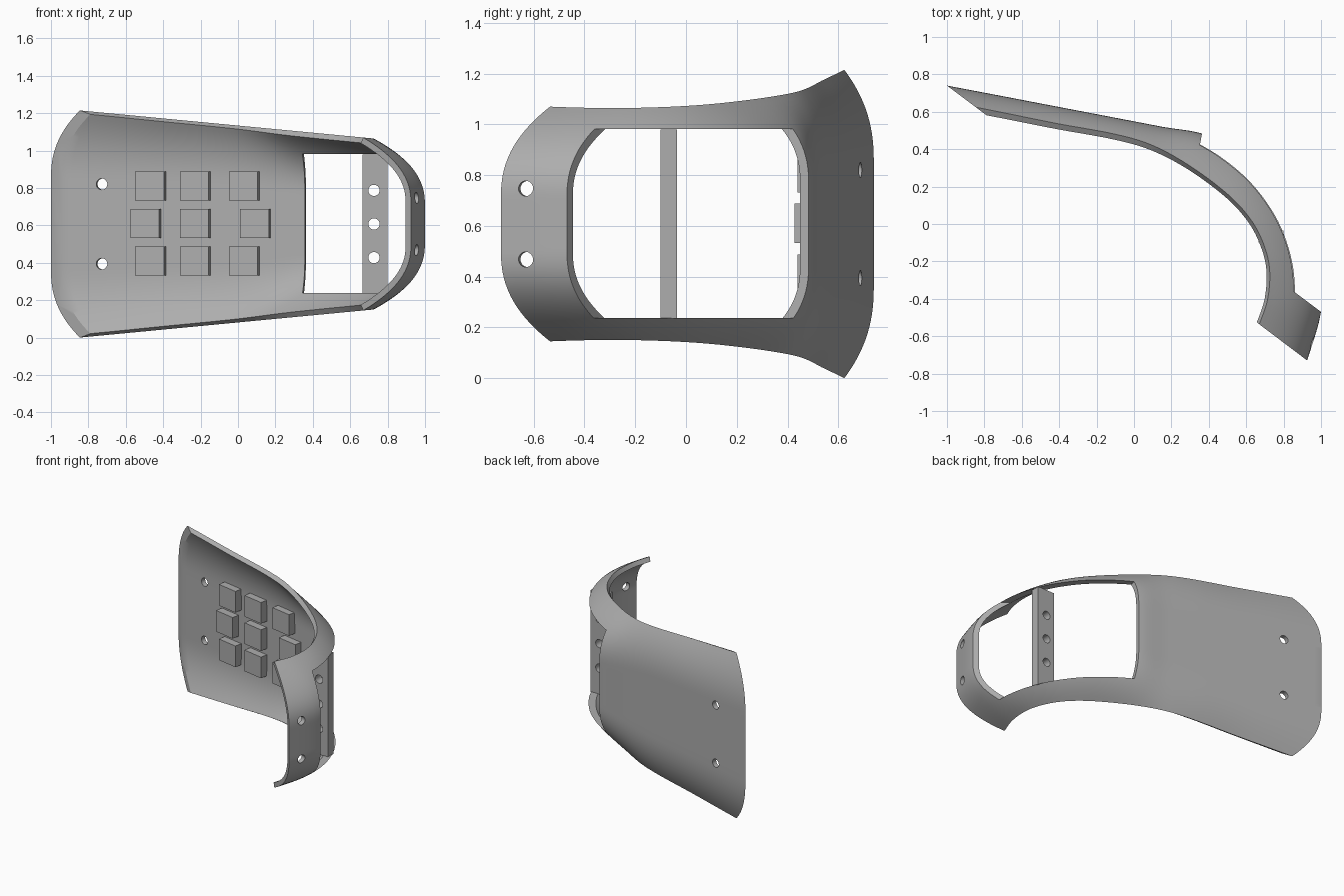
import bpy
import bmesh
import math
from mathutils import Matrix, Vector

cube = bpy.data.objects.get("Cube")
if cube:
    bpy.data.objects.remove(cube, do_unlink=True)

grey = bpy.data.materials.new("plain grey")
grey.use_nodes = True
grey.diffuse_color = (0.42, 0.42, 0.42, 1)
grey.node_tree.nodes["Principled BSDF"].inputs["Base Color"].default_value = grey.diffuse_color

MID_Z = 0.6075
THICK = 0.034


def make_object(name, bm):
    mesh = bpy.data.meshes.new(name)
    bm.to_mesh(mesh)
    bm.free()
    mesh.materials.append(grey)
    obj = bpy.data.objects.new(name, mesh)
    bpy.context.collection.objects.link(obj)
    return obj


def activate(obj):
    bpy.ops.object.select_all(action="DESELECT")
    obj.select_set(True)
    bpy.context.view_layer.objects.active = obj


def prism(name, outline, z0, z1):
    bm = bmesh.new()
    face = bm.faces.new([bm.verts.new((x, y, z0)) for x, y in outline])
    top = bmesh.ops.extrude_face_region(bm, geom=[face])["geom"]
    bmesh.ops.translate(bm, vec=(0, 0, z1 - z0),
                        verts=[v for v in top if isinstance(v, bmesh.types.BMVert)])
    bmesh.ops.recalc_face_normals(bm, faces=bm.faces)
    return make_object(name, bm)


def box(name, centre, size, angle=0):
    bm = bmesh.new()
    bmesh.ops.create_cube(bm, size=1, matrix=Matrix.Translation(centre)
                          @ Matrix.Rotation(angle, 4, "Z") @ Matrix.Diagonal((*size, 1)))
    return make_object(name, bm)


def drill(centre, direction, radius=0.03):
    bm = bmesh.new()
    turn = Vector(direction).to_track_quat("Z", "Y").to_matrix().to_4x4()
    bmesh.ops.create_cone(bm, cap_ends=True, segments=24, radius1=radius, radius2=radius,
                          depth=0.3, matrix=Matrix.Translation(centre) @ turn)
    return make_object("drill", bm)


def cut(obj, cutter):
    activate(obj)
    mod = obj.modifiers.new("cut", "BOOLEAN")
    mod.operation = "DIFFERENCE"
    mod.solver = "EXACT"
    mod.object = cutter
    bpy.ops.object.modifier_apply(modifier=mod.name)
    bpy.data.objects.remove(cutter, do_unlink=True)


def spline(points, steps):
    """Smooth curve through the points."""
    pts = [Vector(p) for p in points]
    pts = [2 * pts[0] - pts[1]] + pts + [2 * pts[-1] - pts[-2]]
    out = []
    for a, b, c, d in zip(pts, pts[1:], pts[2:], pts[3:]):
        for k in range(steps):
            t = k / steps
            out.append(0.5 * (2 * b + (c - a) * t + (2 * a - 5 * b + 4 * c - d) * t * t
                              + (3 * b - a - 3 * c + d) * t ** 3))
    return out + [pts[-2]]


# Curved trough: rim path and back path in plan
rim = spline([(-0.95, 0.645), (-0.85, 0.625), (-0.6, 0.575), (-0.4, 0.535), (-0.1, 0.48),
              (0.1, 0.42), (0.3, 0.31), (0.5, 0.16), (0.62, 0.03), (0.69, -0.1),
              (0.725, -0.24), (0.715, -0.4), (0.67, -0.535), (0.62, -0.66)], 5)
back = spline([(-1.2, 0.778), (-1.0, 0.74), (-0.7, 0.683), (-0.45, 0.635), (-0.1, 0.568),
               (0.15, 0.52), (0.4, 0.472), (0.65, 0.33), (0.83, 0.13), (0.94, -0.08),
               (0.995, -0.3), (0.998, -0.48), (0.925, -0.73), (0.86, -0.9)], 5)
bm = bmesh.new()
SIDES = 48
rows = []
for r, b in zip(rim, back):
    half = MID_Z - 0.0955 * (r.x + 0.85)
    flat = 0.4 - 0.18 * min(max((r.x + 0.1) / 0.8, 0), 1)
    row = []
    for j in range(SIDES + 1):
        h = 2 * j / SIDES - 1
        rise = max(0, (abs(h) - flat) / (1 - flat)) ** 2.35
        p = b.lerp(r, rise)
        row.append(bm.verts.new((p.x, p.y, MID_Z + h * half)))
    rows.append(row)
for low, high in zip(rows, rows[1:]):
    for j in range(SIDES):
        bm.faces.new((low[j], low[j + 1], high[j + 1], high[j]))
shell = make_object("curved_shell", bm)
activate(shell)
wall = shell.modifiers.new("wall", "SOLIDIFY")
wall.thickness = THICK
wall.offset = -1
bpy.ops.object.modifier_apply(modifier=wall.name)

# Slanted ends and the window
cut(shell, prism("left_trim", [(-1.2, 0.89), (-0.6, 0.44), (-1.6, 0.44), (-1.6, 0.89)], -1, 2))
cut(shell, prism("right_trim", [(0.4, -0.332), (1.2, -0.937), (0.4, -1.2)], -1, 2))
cut(shell, prism("window", [(0.33, 0.3), (0.385, 0.6), (1.3, 0.6), (1.3, -0.695),
                            (0.6, -0.17)], 0.238, 0.982))

# Mounting holes at both ends
for side in (-1, 1):
    cut(shell, drill((-0.725, 0.67, MID_Z + side * 0.213), (0.19, 0.98, 0)))
    cut(shell, drill((0.95, -0.63, MID_Z + side * 0.14), (0.97, -0.22, 0)))
activate(shell)
bpy.ops.object.shade_smooth_by_angle(angle=math.radians(30))

# Cross bar with three holes
bar = box("cross_bar", (0.7325, -0.0675, MID_Z), (0.135, 0.065, 0.744))
for k in (-1, 0, 1):
    cut(bar, drill((0.727, -0.0675, MID_Z + k * 0.18), (0, 1, 0)))
activate(bar)
bpy.ops.object.shade_smooth_by_angle(angle=math.radians(30))

# Pads on the inner face, parallel to the plate
tilt = math.atan2(-0.19, 1)
for z, columns in ((0.81, (-0.467, -0.228, 0.034)),
                   (0.61, (-0.493, -0.228, 0.093)),
                   (0.41, (-0.467, -0.228, 0.034))):
    for x in columns:
        y = 0.549 - 0.19 * x - THICK - 0.025
        box("raised_pad", (x, y, z), (0.157, 0.06, 0.155), tilt)
